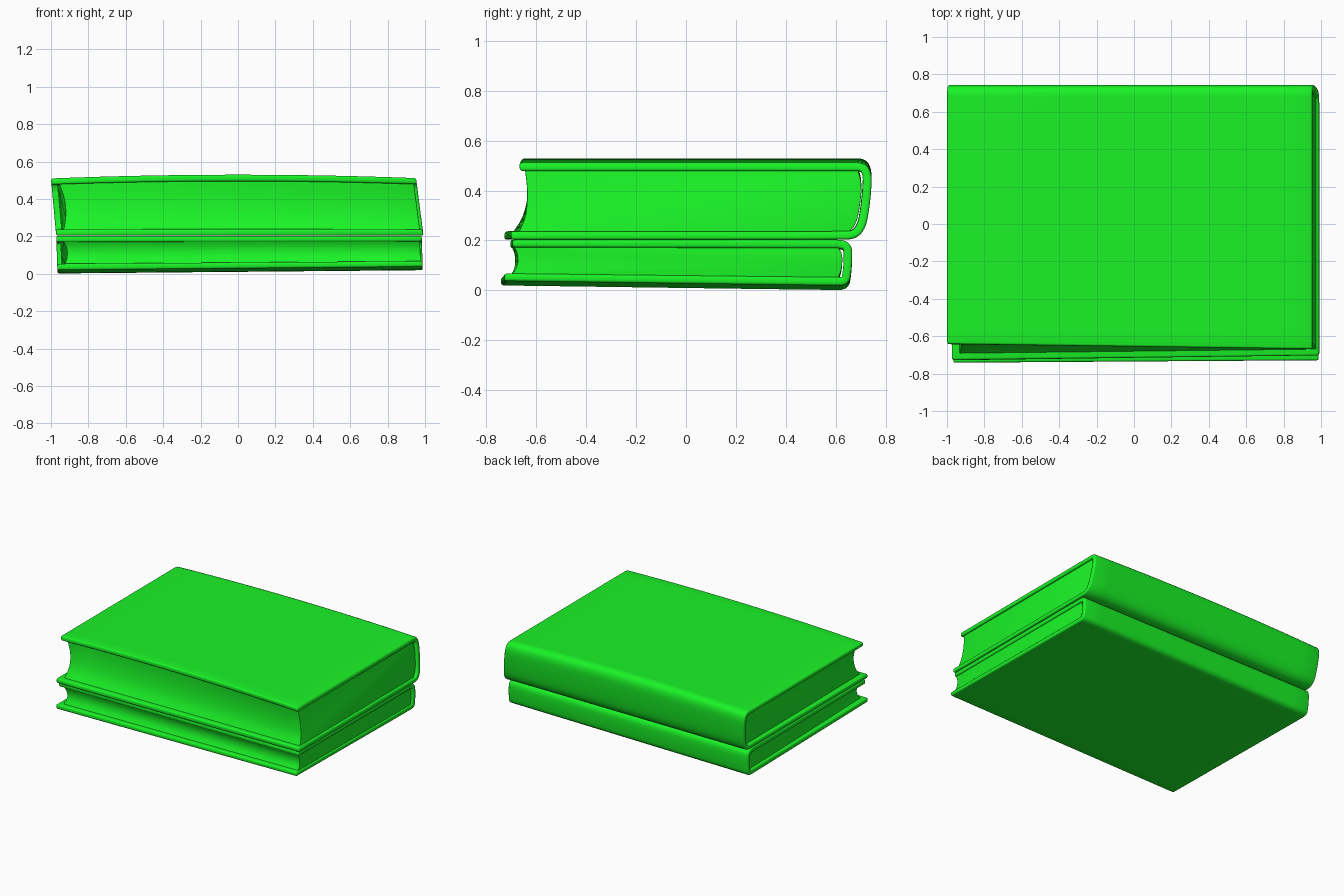
import bpy, bmesh, math
from mathutils import Vector

if "Cube" in bpy.data.objects:
    bpy.data.objects.remove(bpy.data.objects["Cube"])

green = bpy.data.materials.new("book_green")
green.diffuse_color = (0.01, 0.9, 0.02, 1)
green.use_nodes = True
green.node_tree.nodes["Principled BSDF"].inputs["Base Color"].default_value = green.diffuse_color
STEPS = 14


def lerp(a, b, t):
    return a + (b - a) * t


def soften(pts, rounds=2):
    """Corner cutting that keeps both ends of an open path."""
    pts = [Vector(p) for p in pts]
    for _ in range(rounds):
        out = [pts[0]]
        for a, b in zip(pts, pts[1:]):
            out += [a.lerp(b, 0.25), a.lerp(b, 0.75)]
        pts = out + [pts[-1]]
    return pts


def ribbon(path, half):
    """Outer and inner sides of a path with thickness."""
    outer, inner = [], []
    for i, p in enumerate(path):
        d = (path[min(i + 1, len(path) - 1)] - path[max(i - 1, 0)]).normalized()
        n = Vector((d.y, -d.x)) * half
        outer.append(p + n)
        inner.append(p - n)
    return outer, inner


def finish(name, bm, bevel):
    bmesh.ops.recalc_face_normals(bm, faces=bm.faces)
    edges = [e for e in bm.edges if e.calc_face_angle(0) > math.radians(50)]
    bmesh.ops.bevel(bm, geom=edges, offset=bevel, segments=3, profile=0.5,
                    affect='EDGES', clamp_overlap=True)
    bmesh.ops.recalc_face_normals(bm, faces=bm.faces)
    me = bpy.data.meshes.new(name)
    bm.to_mesh(me)
    bm.free()
    me.materials.append(green)
    ob = bpy.data.objects.new(name, me)
    bpy.context.collection.objects.link(ob)
    bpy.ops.object.select_all(action='DESELECT')
    ob.select_set(True)
    bpy.context.view_layer.objects.active = ob
    bpy.ops.object.shade_smooth_by_angle(angle=math.radians(40))


def loft(ring, place):
    """Sweep a closed y-z ring along x, placing each point by a warp."""
    bm = bmesh.new()
    rows = [[bm.verts.new(place(k / STEPS, p.x, p.y)) for p in ring]
            for k in range(STEPS + 1)]
    n = len(ring)
    for a, b in zip(rows, rows[1:]):
        for i in range(n):
            j = (i + 1) % n
            bm.faces.new((a[i], a[j], b[j], b[i]))
    return bm, rows


def book(name, path, half, pages, zr, left, right, inset, skew, arch, tilt):
    def warp(x, y, z):
        # worn, slightly tilted shape of the whole book
        t = (z - zr[0]) / (zr[1] - zr[0])
        front = min(1, max(0, (0.7 - y) / 1.4))
        return (x, y + lerp(*skew, t) * x * front,
                z - arch * x * x * t + (1 - t) * tilt * (x - y * 1.55))

    def place_cover(u, y, z):
        t = (z - zr[0]) / (zr[1] - zr[0])
        return warp(lerp(lerp(*left, t), lerp(*right, t), u), y, z)

    def place_pages(u, y, z):
        t = (z - zr[0]) / (zr[1] - zr[0])
        front = min(1, max(0, (0.7 - y) / 1.4))
        a = lerp(*left, t) + inset + 0.035 * front * math.sin(math.pi * t)
        b = lerp(*right, t) - inset * 0.5
        return warp(lerp(a, b, u), y, z)

    # wrap-around cover: two boards and a rounded spine
    outer, inner = ribbon(soften(path), half)
    bm, rows = loft(outer + inner[::-1], place_cover)
    n, m = len(outer), len(outer) * 2
    for row in (rows[0], rows[-1]):
        for i in range(n - 1):
            bm.faces.new((row[i], row[i + 1], row[m - 2 - i], row[m - 1 - i]))
    finish(name + "_cover", bm, half * 0.6)

    # page block with hollow fore edge and rounded back
    fore, back = pages
    bm, rows = loft(soften(back, 1) + soften(fore, 1), place_pages)
    for row in (rows[0], rows[-1]):
        bm.faces.new(row)
    finish(name + "_pages", bm, 0.004)


# thin book at the bottom
book("lower_book",
     [(-.735, .035), (.60, .035), (.638, .037), (.645, .07), (.65, .13),
      (.648, .175), (.62, .186), (.58, .186), (-.70, .186)], 0.017,
     ([(-.695, .175), (-.68, .14), (-.68, .09), (-.705, .045)],
      [(.61, .045), (.625, .09), (.628, .14), (.61, .175)]),
     (.018, .203), (-.965, -.972), (.988, .982), 0.02, (.007, .004), 0, .009)

# thick book on top
book("upper_book",
     [(-.715, .221), (.62, .221), (.675, .223), (.704, .26), (.717, .33),
      (.726, .42), (.727, .48), (.71, .512), (.66, .512), (-.655, .512)], 0.0175,
     ([(-.635, .50), (-.632, .43), (-.637, .36), (-.652, .29), (-.685, .23)],
      [(.65, .23), (.682, .27), (.697, .34), (.706, .43), (.69, .50)]),
     (.203, .53), (-.972, -1.0), (.992, .952), 0.03, (.015, -.015), .02, 0)
